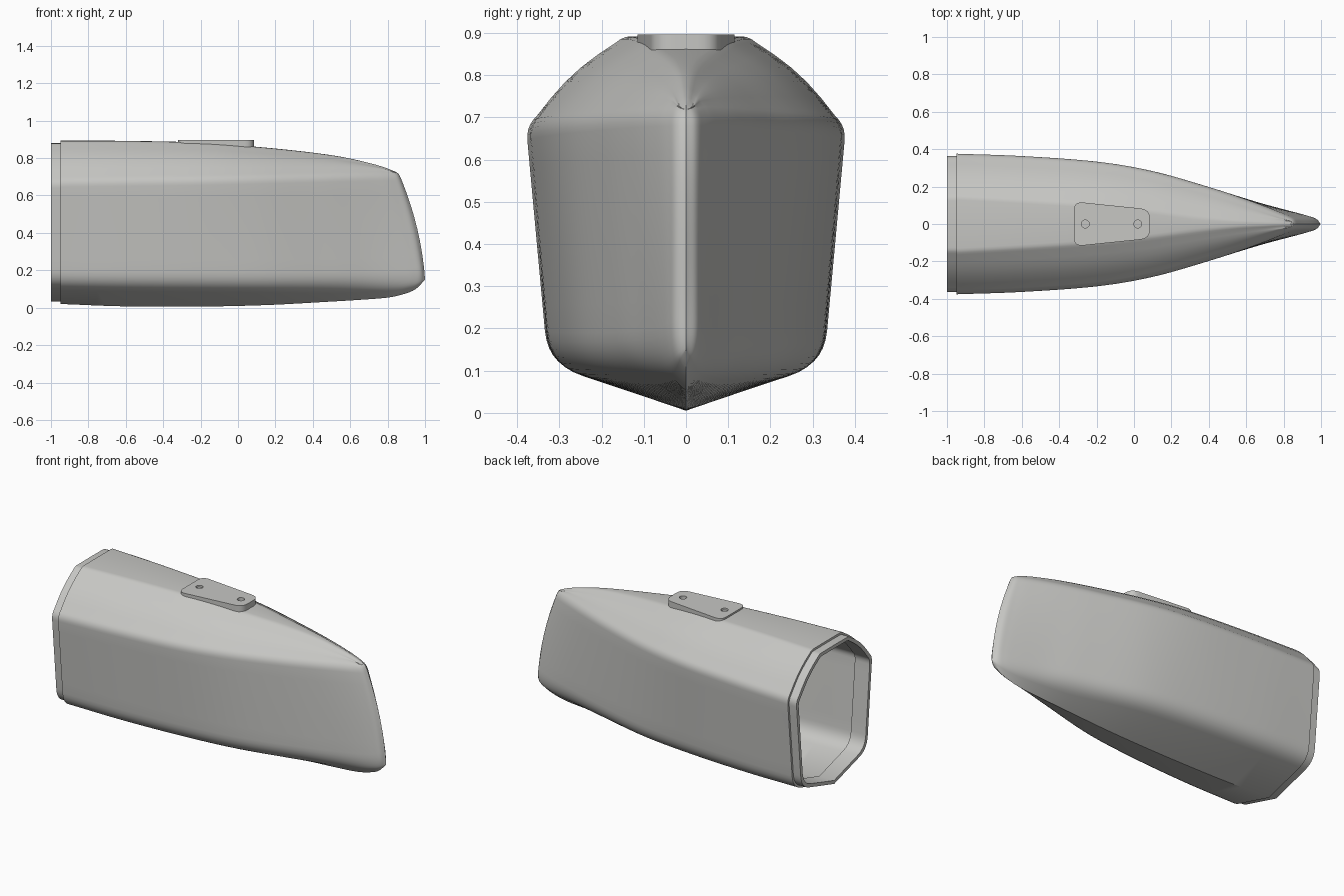
import bpy, bmesh, math
from mathutils import Vector

if "Cube" in bpy.data.objects:
    bpy.data.objects.remove(bpy.data.objects["Cube"])

grey = bpy.data.materials.new("warm light grey")
grey.diffuse_color = (0.57, 0.57, 0.55, 1)
grey.use_nodes = True
grey.node_tree.nodes["Principled BSDF"].inputs["Base Color"].default_value = grey.diffuse_color

# Hull control lines, stern to bow: (x, half width, z)
KEEL = [(-.95, 0, .02), (-.6, 0, .007), (-.2, 0, .006), (.15, 0, .014), (.45, 0, .03),
        (.65, 0, .042), (.8, 0, .054), (.89, 0, .074), (.95, 0, .1), (1, 0, .15)]
CHINE = [(-.95, .327, .115), (-.6, .319, .112), (-.2, .292, .11), (.15, .248, .11), (.5, .162, .112),
         (.72, .1, .117), (.88, .06, .125), (.95, .041, .135), (.985, .026, .145), (1, 0, .15)]
KNUCKLE = [(-.95, .379, .68), (-.6, .366, .685), (-.2, .336, .69), (.1, .284, .697), (.4, .198, .704),
           (.6, .131, .71), (.75, .073, .713), (.82, .042, .714), (.85, .024, .714), (.862, 0, .714)]
DECK = [(-.95, .15, .892), (-.6, .13, .891), (-.2, .103, .882), (.08, .075, .861), (.35, .04, .834),
        (.55, .02, .806), (.7, .012, .773), (.78, .008, .75), (.825, .004, .733), (.85, 0, .722)]


def along(line, u):
    """Smooth curve through the points of a control line."""
    n = len(line)
    i = min(int(u), n - 2)
    f = u - i
    p1, p2 = Vector(line[i]), Vector(line[i + 1])
    p0 = Vector(line[i - 1]) if i > 0 else 2 * p1 - p2
    p3 = Vector(line[i + 2]) if i + 2 < n else 2 * p2 - p1
    p = .5 * (2 * p1 + (p2 - p0) * f + (2 * p0 - 5 * p1 + 4 * p2 - p3) * f * f
              + (3 * p1 - p0 - 3 * p2 + p3) * f ** 3)
    p.y = max(p.y, 0)
    return p


def fillet(a, b, c, r, n):
    """Rounded corner at b between a and c."""
    p = b + (a - b) * min(r / max((a - b).length, 1e-6), .45)
    q = b + (c - b) * min(r / max((c - b).length, 1e-6), .45)
    return [p * (1 - t) ** 2 + b * 2 * t * (1 - t) + q * t * t for t in (k / n for k in range(n + 1))]


def section(u):
    """Closed ring of one hull section, slanted with the stem."""
    k, c, n, d = (along(l, u) for l in (KEEL, CHINE, KNUCKLE, DECK))
    top = Vector((d.x, 0, d.z + .001))
    f1, f2, f3 = fillet(k, c, n, .08, 7), fillet(c, n, d, .035, 5), fillet(n, d, top, .02, 3)
    half = [k] + f1
    for j in range(1, 7):  # side, bowed forward at the stem
        half.append(f1[-1].lerp(f2[0], j / 7))
    half += f2
    out = (d - n).length * .045
    for j in range(1, 5):  # shoulder, slightly convex
        half.append(f2[-1].lerp(f3[0], j / 5) + Vector((0, .65, .75)) * out * math.sin(math.pi * j / 5))
    half += f3 + [top]
    for p in half:
        s = min(max((p.z - .15) / .564, 0), 1)
        p.x += .1 * s * (1 - s) * (u / 9) ** 4
        if u > 8.999:
            p.y = 0
    return half + [Vector((p.x, -p.y, p.z)) for p in half[-2:0:-1]]


def inset(ring, d, x=None):
    """Shrink a section inwards by about d."""
    w = max(p.y for p in ring)
    lo, hi = min(p.z for p in ring), max(p.z for p in ring)
    m, h = (lo + hi) / 2, (hi - lo) / 2
    return [Vector((p.x if x is None else x, p.y * (1 - d / w), m + (p.z - m) * (1 - d / h))) for p in ring]


def finish(bm, name, angle):
    bmesh.ops.recalc_face_normals(bm, faces=bm.faces)
    me = bpy.data.meshes.new(name)
    bm.to_mesh(me)
    bm.free()
    me.materials.append(grey)
    ob = bpy.data.objects.new(name, me)
    bpy.context.collection.objects.link(ob)
    bpy.ops.object.select_all(action='DESELECT')
    ob.select_set(True)
    bpy.context.view_layer.objects.active = ob
    bpy.ops.object.shade_smooth_by_angle(angle=math.radians(angle))


# Hollow bow shell: cavity, stepped joining lip and outer skin in one loft
STEPS = 63
us = [9 * i / STEPS for i in range(STEPS + 1)]
stern = section(0)
cavity = [inset(section(u), .026) for u in us if .3 < u < 5.2][::-1]
rings = cavity + [inset(stern, .026, -.9), inset(stern, .034, -.9), inset(stern, .034, -1),
                  inset(stern, .013, -1), inset(stern, .013, -.95)] + [section(u) for u in us]
bm = bmesh.new()
loops = [[bm.verts.new(p) for p in r] for r in rings]
n = len(stern)
for a, b in zip(loops, loops[1:]):
    for j in range(n):
        bm.faces.new((a[j], a[(j + 1) % n], b[(j + 1) % n], b[j]))
bm.faces.new(loops[0])
bmesh.ops.remove_doubles(bm, verts=bm.verts, dist=.0004)
finish(bm, "bow_shell", 35)

# Deck plate: tapered, rounded outline with two bolt holes
corners = [Vector(c) for c in ((-.322, -.12, 0), (.085, -.078, 0), (.085, .078, 0), (-.322, .12, 0))]
outline = []
for i in range(4):
    outline += fillet(corners[i - 1], corners[i], corners[(i + 1) % 4], .05, 6)
holes = [[Vector((cx + .021 * math.cos(a), .021 * math.sin(a), 0))
          for a in (math.tau * k / 24 for k in range(24))] for cx in (-.26, .02)]
bm = bmesh.new()
edges = []
for loop in [outline] + holes:
    vs = [bm.verts.new((p.x, p.y, .897)) for p in loop]
    edges += [bm.edges.new((vs[i - 1], vs[i])) for i in range(len(vs))]
bmesh.ops.triangle_fill(bm, edges=edges, use_beauty=True)
res = bmesh.ops.extrude_face_region(bm, geom=bm.faces[:])
for v in (g for g in res["geom"] if isinstance(g, bmesh.types.BMVert)):
    v.co.z = .85
finish(bm, "deck_plate", 30)
